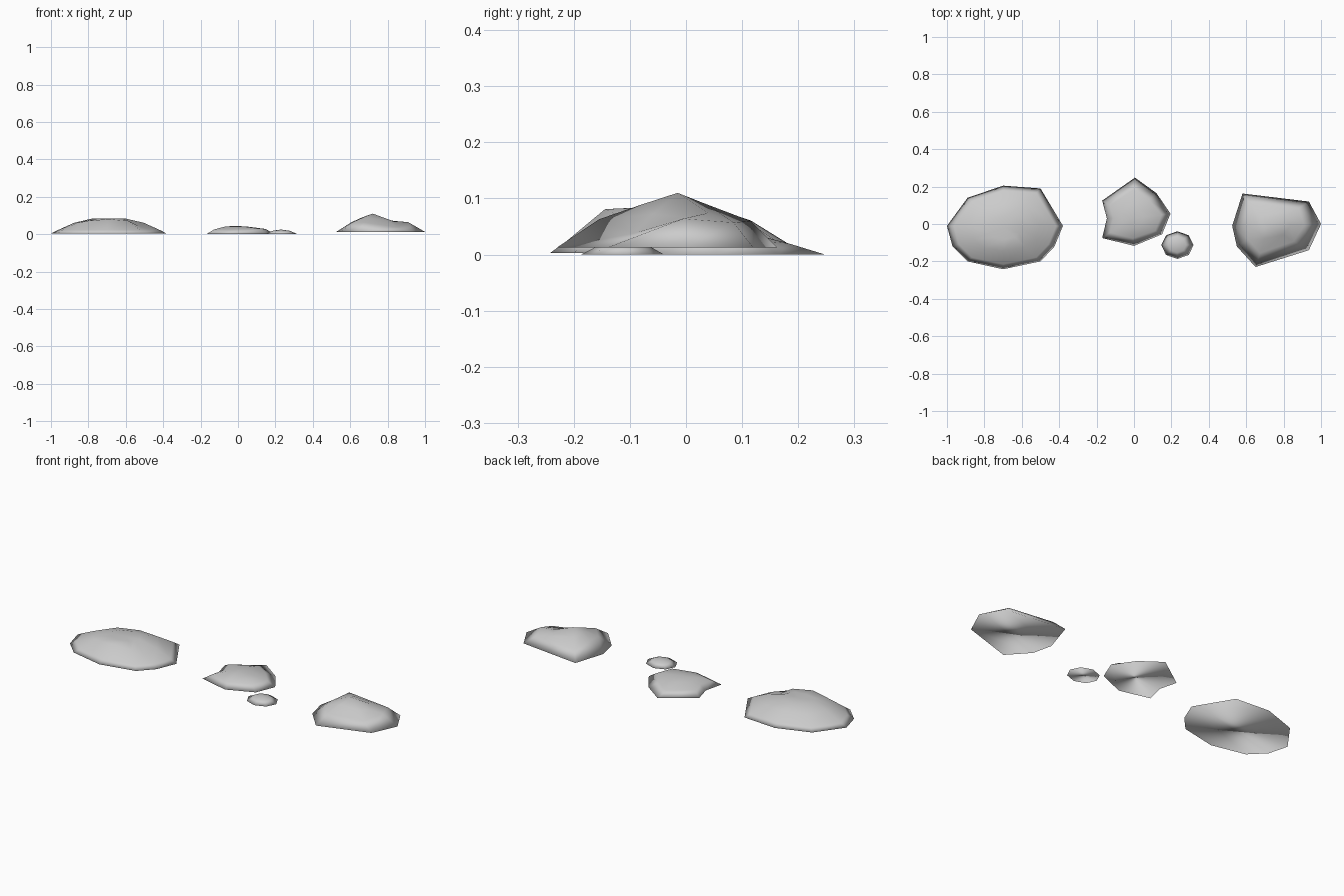
import bpy, math

if "Cube" in bpy.data.objects:
    bpy.data.objects.remove(bpy.data.objects["Cube"])


def rock(name, rim, base_z, peak, levels, tweaks=None):
    """Closed low rock: flat base, rim rings shrinking toward a peak."""
    tweaks = tweaks or {}
    n = len(rim)
    px, py, pz = peak
    verts = [(x, y, base_z) for x, y in rim]
    for k, (s, z) in enumerate(levels):
        for i, (x, y) in enumerate(rim):
            ts, tz = tweaks.get((k, i), (s, z))
            verts.append((px + (x - px) * ts, py + (y - py) * ts, tz))
    verts.append((px, py, pz))
    faces = [tuple(reversed(range(n)))]
    for k in range(len(levels)):
        a, b = k * n, (k + 1) * n
        for i in range(n):
            j = (i + 1) % n
            faces.append((a + i, a + j, b + j, b + i))
    top = len(levels) * n
    faces += [(top + i, top + (i + 1) % n, len(verts) - 1) for i in range(n)]
    mesh = bpy.data.meshes.new(name)
    mesh.from_pydata(verts, [], faces)
    mesh.update()
    for p in mesh.polygons:
        p.use_smooth = True
    obj = bpy.data.objects.new(name, mesh)
    bpy.context.collection.objects.link(obj)
    return obj


# wide rock on the left, fuller at the front, with a dent at front right
rock("wide_rock",
     [(-1, -.01), (-.97, -.12), (-.89, -.20), (-.70, -.242), (-.50, -.20),
      (-.425, -.12), (-.38, -.01), (-.50, .19), (-.70, .205), (-.89, .14)],
     .003, (-.69, -.02, .083),
     [(.88, .022), (.6, .061), (.28, .084)],
     {(1, 2): (.6, .070), (1, 3): (.56, .081), (1, 4): (.56, .070),
      (1, 5): (.62, .040)})

# flat rock in the middle
rock("flat_rock",
     [(-.17, -.075), (0, -.117), (.15, -.055), (.195, .055),
      (.12, .165), (.005, .248), (-.17, .125), (-.145, .03)],
     0, (-.02, .03, .045),
     [(.72, .025), (.35, .040)],
     {(0, 2): (.78, .030), (0, 3): (.78, .028), (0, 5): (.7, .020)})

# little pebble beside it
rock("pebble",
     [(.232 + .086 * math.cos(a), -.113 + .074 * math.sin(a))
      for a in (i * math.tau / 8 for i in range(8))],
     0, (.23, -.11, .025), [(.55, .018)])

# pointed rock on the right, with a low shoulder and a dent at front right
rock("pointed_rock",
     [(.525, -.01), (.55, -.12), (.65, -.23), (.935, -.14),
      (1, 0), (.935, .12), (.58, .163)],
     .0125, (.72, -.015, .11),
     [(.65, .063), (.3, .089)],
     {(0, 3): (.62, .038), (0, 4): (.68, .064), (0, 5): (.74, .057),
      (0, 0): (.57, .065), (0, 6): (.73, .060),
      (1, 3): (.35, .072), (1, 4): (.42, .067), (1, 5): (.40, .074)})
